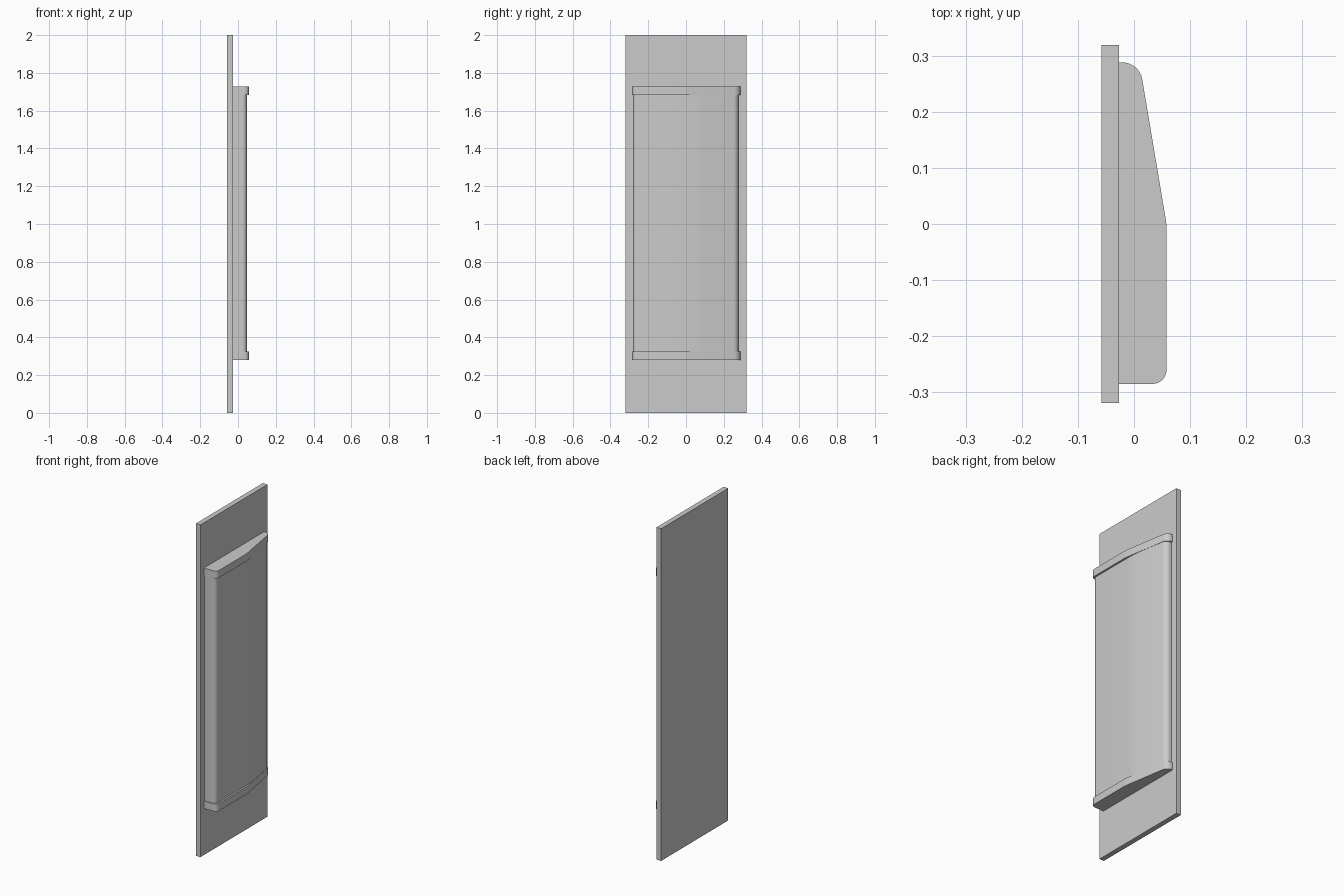
import bpy, bmesh, math
from mathutils import Vector

if "Cube" in bpy.data.objects:
    bpy.data.objects.remove(bpy.data.objects["Cube"])


def rounded(points, steps=8):
    """Round each (x, y, radius) corner of a closed outline with a true arc."""
    out = []
    n = len(points)
    for i, (x, y, r) in enumerate(points):
        p = Vector((x, y))
        if r == 0:
            out.append(p)
            continue
        a = (Vector(points[i - 1][:2]) - p).normalized()
        b = (Vector(points[(i + 1) % n][:2]) - p).normalized()
        half = a.angle(b) / 2
        centre = p + (a + b).normalized() * (r / math.sin(half))
        start = p + a * (r / math.tan(half)) - centre
        end = p + b * (r / math.tan(half)) - centre
        sweep = start.angle_signed(end)
        for k in range(steps + 1):
            t = -sweep * k / steps
            c, s = math.cos(t), math.sin(t)
            out.append(centre + Vector((c * start.x - s * start.y,
                                        s * start.x + c * start.y)))
    return out


def prism(name, outline, z0, z1):
    """Extrude a flat outline upwards from z0 to z1."""
    bm = bmesh.new()
    face = bm.faces.new([bm.verts.new((p[0], p[1], z0)) for p in outline])
    ext = bmesh.ops.extrude_face_region(bm, geom=[face])
    for v in ext["geom"]:
        if isinstance(v, bmesh.types.BMVert):
            v.co.z = z1
    bmesh.ops.recalc_face_normals(bm, faces=bm.faces)
    mesh = bpy.data.meshes.new(name)
    bm.to_mesh(mesh)
    bm.free()
    obj = bpy.data.objects.new(name, mesh)
    bpy.context.collection.objects.link(obj)
    bpy.ops.object.select_all(action='DESELECT')
    obj.select_set(True)
    bpy.context.view_layer.objects.active = obj
    bpy.ops.object.shade_smooth_by_angle(angle=math.radians(30))
    return obj


# Flat backing panel
BACK = -0.027
prism("backing_panel", [(-0.058, -0.319), (BACK, -0.319), (BACK, 0.319), (-0.058, 0.319)], 0, 2)

# End caps: flat front half, slanted other half, rounded outer corners
cap = rounded([(BACK, -0.285, 0), (0.058, -0.285, 0.025), (0.058, 0.0, 0.12),
               (0.0096, 0.288, 0.036), (BACK, 0.288, 0)])
for name, z0 in (("bottom_cap", 0.28), ("top_cap", 1.683)):
    prism(name, cap, z0, z0 + 0.045)

# Main cover, slightly inset from the caps with a softer bend
cover = rounded([(BACK, -0.281, 0), (0.047, -0.281, 0.024), (0.047, 0.055, 0.6),
                 (0.0096, 0.279, 0.032), (BACK, 0.279, 0)], 12)
prism("cover", cover, 0.325, 1.683)
